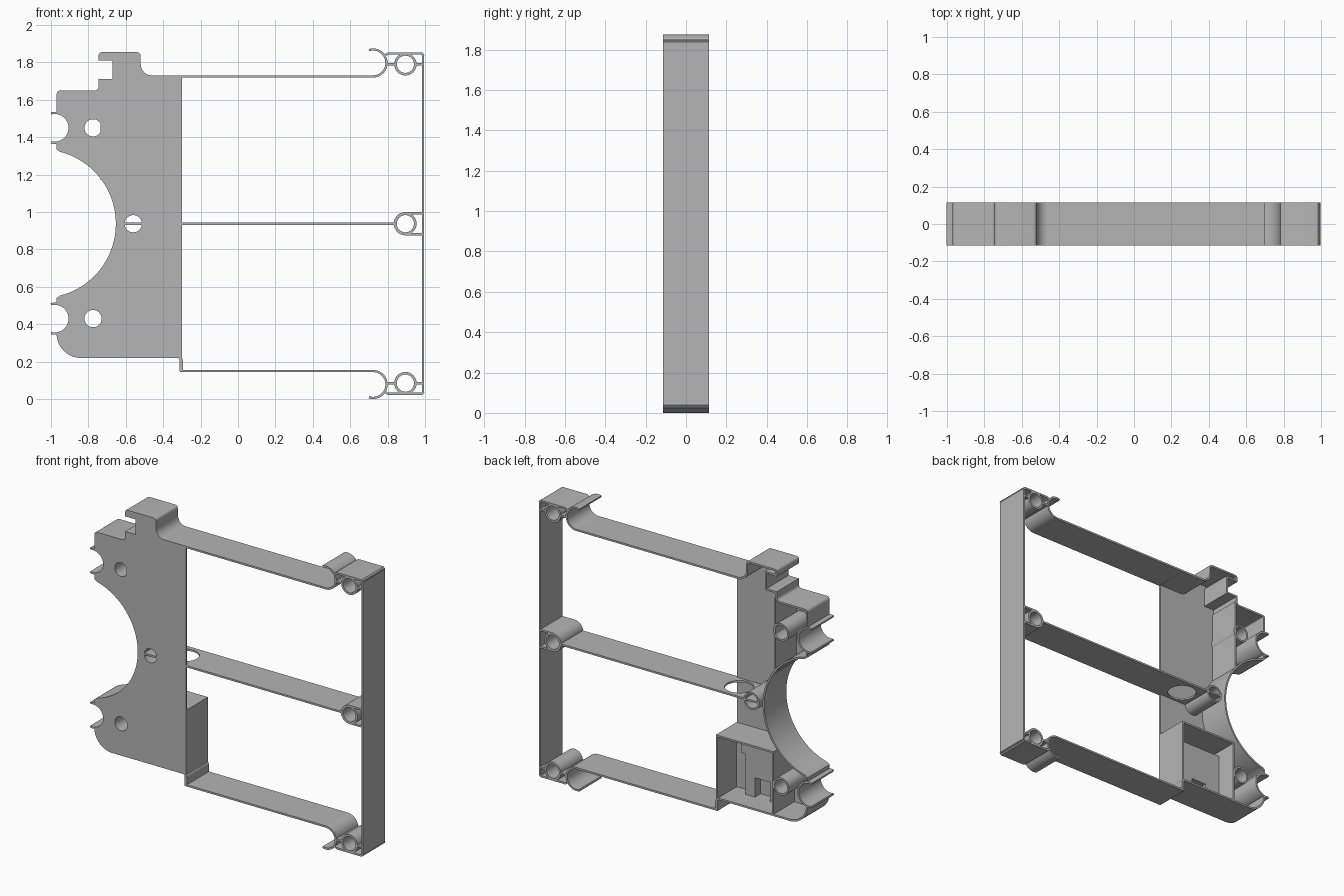
import bpy, bmesh, math
from mathutils import Vector, Matrix

if "Cube" in bpy.data.objects:
    bpy.data.objects.remove(bpy.data.objects["Cube"])

FRONT, BACK, T = -0.115, 0.115, 0.012
MID = 0.9375                       # height of the horizontal symmetry line

grey = bpy.data.materials.new("plain grey")
grey.use_nodes = True
grey.diffuse_color = (0.46, 0.46, 0.46, 1)
grey.node_tree.nodes["Principled BSDF"].inputs["Base Color"].default_value = grey.diffuse_color


def arc(cx, cz, r, a0, a1, n=16):
    angles = [math.radians(a0 + (a1 - a0) * i / n) for i in range(n + 1)]
    return [(cx + r * math.cos(a), cz + r * math.sin(a)) for a in angles]


def circle(cx, cz, r, n=32):
    return arc(cx, cz, r, 0, 360, n)[:-1]


def flip(pts):
    return [(x, 2 * MID - z) for x, z in pts]


def extrude(name, loops, y0=FRONT, y1=BACK):
    """Fill x-z outlines (inner ones become holes) and extrude along y."""
    curve = bpy.data.curves.new(name, 'CURVE')
    curve.dimensions, curve.fill_mode = '2D', 'BOTH'
    curve.extrude = (y1 - y0) / 2
    for loop in loops:
        spline = curve.splines.new('POLY')
        spline.points.add(len(loop) - 1)
        for p, (x, z) in zip(spline.points, loop):
            p.co = (x, z, 0, 1)
        spline.use_cyclic_u = True
    temp = bpy.data.objects.new(name + "_curve", curve)
    bpy.context.scene.collection.objects.link(temp)
    deps = bpy.context.evaluated_depsgraph_get()
    mesh = bpy.data.meshes.new_from_object(temp.evaluated_get(deps))
    bpy.data.objects.remove(temp)
    mesh.transform(Matrix.Translation((0, (y0 + y1) / 2, 0)) @ Matrix.Rotation(math.pi / 2, 4, 'X'))
    bm = bmesh.new()
    bm.from_mesh(mesh)
    bmesh.ops.remove_doubles(bm, verts=bm.verts, dist=0.0002)
    bmesh.ops.recalc_face_normals(bm, faces=bm.faces)
    bm.to_mesh(mesh)
    bm.free()
    mesh.materials.clear()
    mesh.materials.append(grey)
    obj = bpy.data.objects.new(name, mesh)
    bpy.context.scene.collection.objects.link(obj)
    bpy.ops.object.select_all(action='DESELECT')
    obj.select_set(True)
    bpy.context.view_layer.objects.active = obj
    bpy.ops.object.shade_smooth_by_angle(angle=math.radians(30))
    return obj


def wall(name, pts, side=0.5, t=T):
    """Thin wall along a path; side 1 puts it left of the path, 0.5 centres it."""
    v = [Vector(p) for p in pts]
    left, right = [], []
    for i, p in enumerate(v):
        a = (p - v[i - 1]).normalized() if i else (v[1] - p).normalized()
        b = (v[i + 1] - p).normalized() if i < len(v) - 1 else a
        na, nb = Vector((-a.y, a.x)), Vector((-b.y, b.x))
        m = (na + nb) / max(1 + na.dot(nb), 0.4)
        left.append(tuple(p + m * t * side))
        right.append(tuple(p - m * t * (1 - side)))
    return extrude(name, [left + right[::-1]])


def tube(name, x, z, outer=0.06, inner=0.046):
    return extrude(name, [circle(x, z, outer), circle(x, z, inner)])


# Outline of the mounting plate, in runs that also carry the rim walls
SX = -0.97
top_run = ([(-0.3, 1.73)] + arc(-0.46, 1.79, 0.06, 270, 180, 6)
           + arc(-0.54, 1.835, 0.02, 0, 90, 4) + arc(-0.73, 1.84, 0.015, 90, 180, 3)
           + [(-0.745, 1.81), (-0.67, 1.81), (-0.67, 1.71), (-0.745, 1.71)]
           + arc(-0.765, 1.67, 0.02, 0, -90, 4) + arc(-0.95, 1.63, 0.02, 90, 180, 4)
           + [(SX, 1.53)])
upper_clip = arc(-0.98, 1.45, 0.074, 105, -105, 24)
bay_run = [(SX, 1.37), (SX, 1.335)] + arc(-1.05, MID, 0.397, 76, -76, 40) + [(SX, 0.54), (SX, 0.51)]
lower_clip = arc(-0.98, 0.43, 0.074, 105, -105, 24)
bottom_run = ([(SX, 0.35)] + arc(-0.84, 0.35, 0.13, 180, 270, 12)
              + arc(-0.325, 0.2, 0.02, 90, 0, 4) + [(-0.305, 0.15)])
runs = {"top_rim": top_run, "upper_clip": upper_clip, "bay_rim": bay_run,
        "lower_clip": lower_clip, "bottom_rim": bottom_run}

# Front plate with screw holes, and the rim walls behind it
bosses = {"upper_boss": (-0.775, 1.45), "middle_boss": (-0.56, MID), "lower_boss": (-0.775, 0.43)}
outline = [p for run in runs.values() for p in run] + [(-0.3, 0.15)]
extrude("front_plate", [outline] + [circle(x, z, 0.046) for x, z in bosses.values()], FRONT, FRONT + 0.013)
for name, run in runs.items():
    wall(name, run, side=1)
for name, (x, z) in bosses.items():
    tube(name, x, z, 0.058)

# Ribs and the pocket behind the plate
wall("upper_rib", [(-0.73, 1.66), (-0.73, 1.17)])
wall("pocket_frame", [(-0.306, 0.15), (-0.306, 0.64), (-0.715, 0.64), (-0.715, 0.22)])
extrude("pocket_block", [[(-0.71, 0.225), (-0.6, 0.225), (-0.6, 0.36), (-0.49, 0.36), (-0.49, 0.225),
                          (-0.42, 0.225), (-0.42, 0.5), (-0.39, 0.5), (-0.39, 0.6), (-0.71, 0.6)]],
        FRONT + 0.01, -0.02)
extrude("pocket_step", [[(-0.71, 0.225), (-0.31, 0.225), (-0.31, 0.635), (-0.71, 0.635)]],
        FRONT + 0.01, -0.08)

# Middle beam with a round hole through its height
beam = wall("middle_beam", [(-0.61, MID), (0.84, MID)])
bpy.ops.mesh.primitive_cylinder_add(vertices=40, radius=0.088, depth=0.2, location=(-0.39, 0, MID))
cutter = bpy.context.object
cutter.name = "beam_hole_cutter"
cut = beam.modifiers.new("hole", 'BOOLEAN')
cut.operation, cut.object, cut.solver = 'DIFFERENCE', cutter, 'EXACT'
bpy.context.view_layer.objects.active = beam
bpy.ops.object.modifier_apply(modifier="hole")
bpy.data.objects.remove(cutter)

# Right-hand upright and its middle tube with a pair of webs
EX, TX = 0.995, 0.895
wall("end_upright", [(EX, 0.03), (EX, 2 * MID - 0.03)], side=1)
tube("middle_end_tube", TX, MID)
wall("middle_end_saddle", [(EX, MID - 0.056)] + arc(TX, MID, 0.056, 270, 90, 16) + [(EX, MID + 0.056)])

# Top and bottom beams with hooks, corner tubes and webs
for label, f in (("top", lambda p: p), ("bottom", flip)):
    start = -0.31 if label == "bottom" else -0.47
    hook = [(start, 1.725), (0.71, 1.725)] + arc(0.722, 1.797, 0.072, -90, 108, 24)
    wall(label + "_beam_hook", f(hook))
    x, z = f([(TX, 1.79)])[0]
    tube(label + "_end_tube", x, z)
    wall(label + "_corner_cap", f([(0.785, 1.837), (0.803, 1.847), (0.982, 1.847), (EX - 0.002, 1.835)]))
    wall(label + "_inner_web", f([(0.79, 1.79), (0.84, 1.79)]))
    wall(label + "_outer_web", f([(0.95, 1.79), (0.99, 1.79)]))
